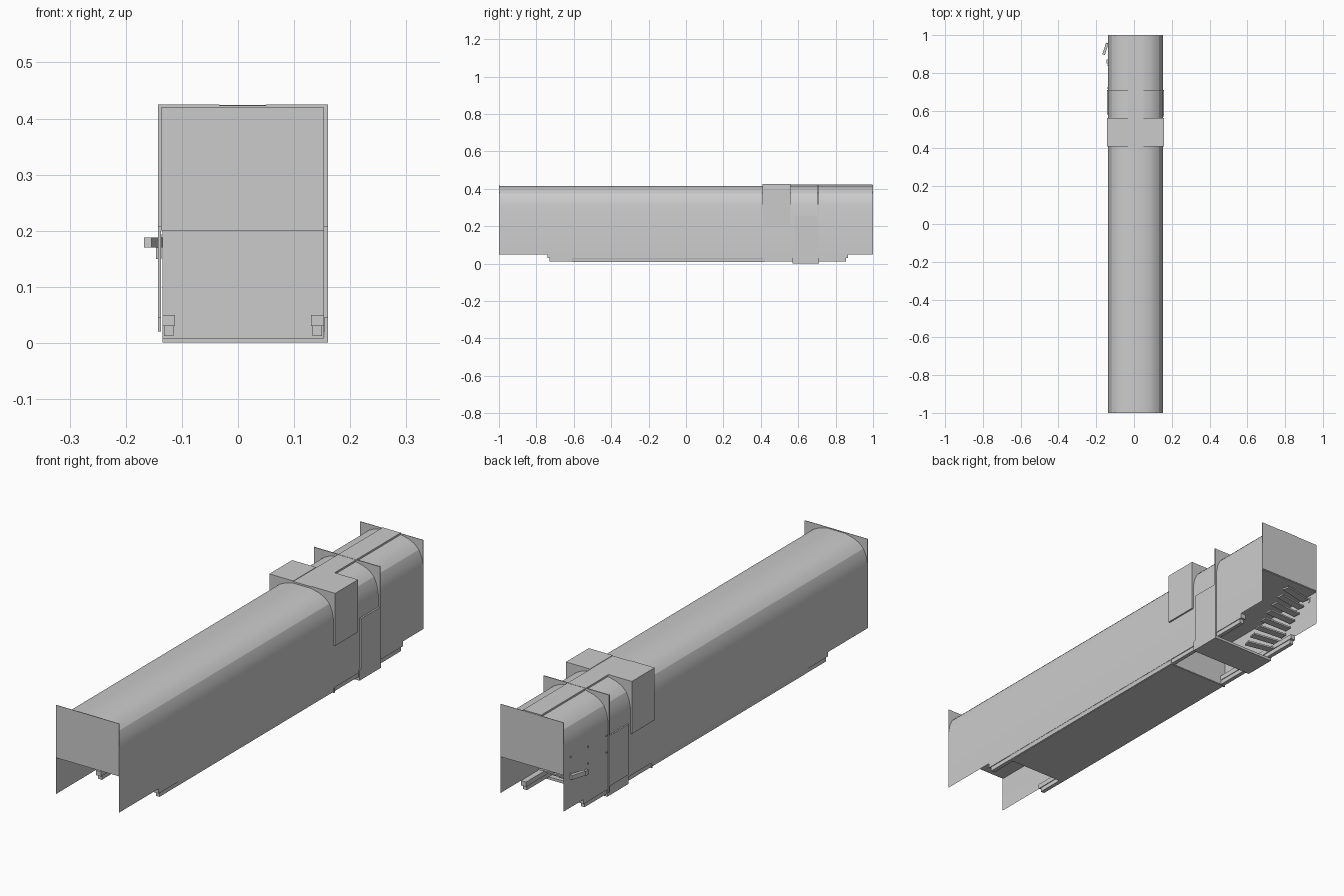
import bpy, bmesh, math
from mathutils import Matrix

if "Cube" in bpy.data.objects:
    bpy.data.objects.remove(bpy.data.objects["Cube"])

grey = bpy.data.materials.new("plain grey")
grey.diffuse_color = (0.6, 0.6, 0.6, 1)
grey.use_nodes = True
grey.node_tree.nodes["Principled BSDF"].inputs["Base Color"].default_value = grey.diffuse_color
CX = 0.008  # centre line of the carriage


def finish(name, bm, smooth=False):
    me = bpy.data.meshes.new(name)
    bm.to_mesh(me)
    bm.free()
    ob = bpy.data.objects.new(name, me)
    bpy.context.collection.objects.link(ob)
    me.materials.append(grey)
    if smooth:
        bpy.context.view_layer.objects.active = ob
        ob.select_set(True)
        bpy.ops.object.shade_smooth_by_angle(angle=math.radians(20))
        ob.select_set(False)
    return ob


def box(name, x, y, z, turn=0):
    bm = bmesh.new()
    bmesh.ops.create_cube(bm, size=1)
    c = [(a[0] + a[1]) / 2 for a in (x, y, z)]
    s = [a[1] - a[0] for a in (x, y, z)]
    bm.transform(Matrix.Translation(c) @ Matrix.Rotation(turn, 4, 'Z') @ Matrix.Diagonal((*s, 1)))
    return finish(name, bm)


def sheet(name, pts, y0, y1, smooth=False):
    """Open cross-section (x, z) drawn out along y."""
    bm = bmesh.new()
    rows = [[bm.verts.new((x, y, z)) for x, z in pts] for y in (y0, y1)]
    for i in range(len(pts) - 1):
        bm.faces.new((rows[0][i], rows[1][i], rows[1][i + 1], rows[0][i + 1]))
    bmesh.ops.recalc_face_normals(bm, faces=bm.faces)
    return finish(name, bm, smooth)


# Body shell: straight sides with a rounded roof
half = [(.145, .05), (.145, .31), (.138, .347), (.125, .375), (.105, .394),
        (.078, .407), (.04, .416)]
shell = [(CX - x, z) for x, z in half] + [(CX + x, z) for x, z in reversed(half)]
sheet("body_shell", shell, -1, 1, True)

# Upper deck and square end plates
box("upper_deck", (-.137, .153), (-.998, .998), (.2, .207))
for name, y in (("front_end_plate", -.999), ("rear_end_plate", .999)):
    box(name, (-.137, .153), (y - .001, y + .001), (.203, .42))

# Bulkheads
box("lower_bulkhead", (-.135, .153), (.412, .418), (.008, .2))
box("upper_bulkhead", (-.142, .159), (.703, .707), (.2, .424))
for i, (x0, x1) in enumerate(((-.143, -.137), (.153, .16))):
    box("door_post_%d" % i, (x0, x1), (.703, .709), (.02, .424))
    box("door_%d" % i, (x0, x1), (.58, .705), (.045, .255))

# Corner housings and roof strip
box("left_housing", (-.143, -.033), (.41, .56), (.207, .425))
box("right_housing", (.05, .16), (.41, .56), (.207, .425))
box("roof_strip", (-.033, .05), (.41, .998), (.414, .423))

# Underfloor: sunken pan, side sills and entrance platform
pan = [(-.137, .05), (-.137, .035), (-.13, .01), (.147, .01), (.153, .035), (.153, .05)]
sheet("floor_pan", pan, -.61, .42)
for i, (x0, x1) in enumerate(((-.135, -.112), (.13, .153))):
    box("upper_sill_%d" % i, (x0, x1), (-.74, .865), (.03, .05))
    box("lower_sill_%d" % i, (x0 + .003, x1 - .003), (-.73, .855), (.012, .03))
box("entrance_floor", (-.132, .158), (.57, .71), (.001, .012))
for i, (x0, x1) in enumerate(((-.135, -.13), (.154, .16))):
    box("entrance_step_%d" % i, (x0, x1), (.57, .71), (.001, .045))

# Stair up to the upper deck, treads fanning round slightly
for k in range(8):
    t = k / 7
    y = .73 + .22 * t
    box("stair_tread_%d" % k, (-.13, .0), (y - .016, y + .016), (.03 + .15 * t, .037 + .15 * t),
        math.radians(-12 + 24 * t))

# Lever and stud bolts on the left rear side
box("lever", (-.158, -.144), (.895, .96), (.17, .188), math.radians(-18))
box("lever_bracket", (-.146, -.136), (.85, .87), (.15, .17))
bm = bmesh.new()
for y in (.72, .84, .955):
    for z in (.19, .26):
        bmesh.ops.create_cone(bm, cap_ends=True, segments=8, radius1=.004, radius2=.004, depth=.004,
                              matrix=Matrix.Translation((-.138, y, z)) @ Matrix.Rotation(math.pi / 2, 4, 'Y'))
finish("stud_bolts", bm)
